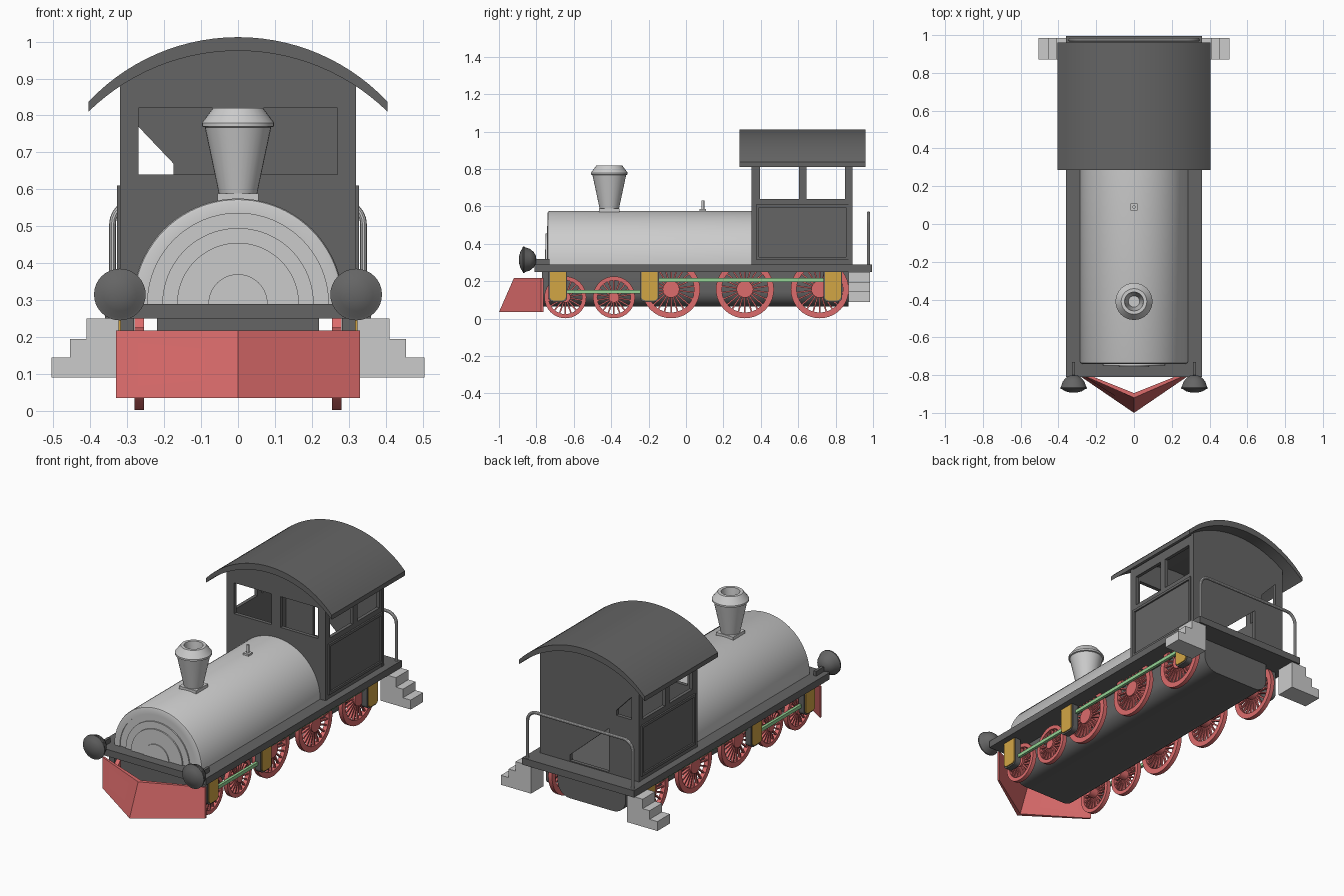
import bpy, bmesh, math
from mathutils import Matrix, Vector

if "Cube" in bpy.data.objects:
    bpy.data.objects.remove(bpy.data.objects["Cube"])

def mat(name, r, g, b):
    m = bpy.data.materials.new(name)
    m.diffuse_color = (r, g, b, 1)
    m.use_nodes = True
    m.node_tree.nodes["Principled BSDF"].inputs["Base Color"].default_value = m.diffuse_color
    return m

DARK = mat("dark_grey", 0.13, 0.13, 0.13)
RED = mat("red", 0.72, 0.15, 0.15)
YELLOW = mat("yellow", 0.65, 0.38, 0.06)
GREEN = mat("green", 0.3, 0.65, 0.3)

def finish(name, bm, material=None, mirror=False):
    bmesh.ops.recalc_face_normals(bm, faces=bm.faces)
    me = bpy.data.meshes.new(name)
    bm.to_mesh(me)
    bm.free()
    ob = bpy.data.objects.new(name, me)
    bpy.context.collection.objects.link(ob)
    if material:
        me.materials.append(material)
    if mirror:
        ob.modifiers.new("mirror", 'MIRROR')
    return ob

def place(axis, a, b, t):
    return Vector({'x': (t, a, b), 'y': (a, t, b), 'z': (a, b, t)}[axis])

def prism(name, axis, lo, hi, outline, holes=(), material=None, mirror=False):
    """Extrude a 2D outline with holes along an axis."""
    bm = bmesh.new()
    edges = []
    for loop in [outline, *holes]:
        vs = [bm.verts.new(place(axis, a, b, lo)) for a, b in loop]
        edges += [bm.edges.new((vs[i - 1], vs[i])) for i in range(len(vs))]
    if holes:
        bmesh.ops.triangle_fill(bm, edges=edges, use_beauty=True)
    else:
        bm.faces.new(vs)
    ext = bmesh.ops.extrude_face_region(bm, geom=bm.faces[:])
    moved = [g for g in ext['geom'] if isinstance(g, bmesh.types.BMVert)]
    bmesh.ops.translate(bm, verts=moved, vec=place(axis, 0, 0, hi - lo))
    return finish(name, bm, material, mirror)

def rect(a0, a1, b0, b1):
    return [(a0, b0), (a1, b0), (a1, b1), (a0, b1)]

def box(name, x0, x1, y0, y1, z0, z1, material=None, mirror=False):
    return prism(name, 'z', z0, z1, rect(x0, x1, y0, y1), (), material, mirror)

def lathe(bm, axis, c, profile, n=32, sweep=2 * math.pi):
    """Spin (radius, position) points round an axis through c."""
    rings = []
    for i in range(n + 1):
        a = sweep * i / n
        rings.append([bm.verts.new(place(axis, c[0] + r * math.cos(a), c[1] + r * math.sin(a), t))
                      for r, t in profile])
    for p, q in zip(rings, rings[1:]):
        for j in range(len(profile) - 1):
            bm.faces.new((p[j], q[j], q[j + 1], p[j + 1]))
    bmesh.ops.remove_doubles(bm, verts=bm.verts, dist=1e-5)
    bmesh.ops.dissolve_degenerate(bm, edges=bm.edges, dist=1e-5)

def turned(name, axis, c, profile, material=None, mirror=False, **kw):
    bm = bmesh.new()
    lathe(bm, axis, c, profile, **kw)
    return finish(name, bm, material, mirror)

def tube(name, pts, r, material=None):
    cu = bpy.data.curves.new(name, 'CURVE')
    cu.dimensions, cu.bevel_depth, cu.bevel_resolution, cu.use_fill_caps = '3D', r, 3, True
    sp = cu.splines.new('POLY')
    sp.points.add(len(pts) - 1)
    for p, co in zip(sp.points, pts):
        p.co = (*co, 1)
    ob = bpy.data.objects.new(name, cu)
    bpy.context.collection.objects.link(ob)
    bpy.ops.object.select_all(action='DESELECT')
    ob.select_set(True)
    bpy.context.view_layer.objects.active = ob
    bpy.ops.object.convert(target='MESH')

def corner(cx, cz, r, a0, a1, n=6):
    return [(cx + r * math.cos(math.radians(a0 + (a1 - a0) * i / n)),
             cz + r * math.sin(math.radians(a0 + (a1 - a0) * i / n))) for i in range(n + 1)]

# running board and round-bottomed chassis
box("running_board", -.36, .36, -.81, .995, .25, .29, DARK)
prism("chassis", 'y', -.77, .87,
      [(.22, .25), (-.22, .25)] + corner(-.14, .145, .08, 180, 270) + corner(.14, .145, .08, 270, 360),
      (), DARK)

# boiler with stepped front
turned("boiler", 'y', (0, .29),
       [(0, -.755), (.08, -.755), (.08, -.75), (.165, -.75), (.165, -.742), (.205, -.742), (.205, -.735),
        (.245, -.735), (.245, -.74), (.275, -.74), (.282, -.737), (.285, -.73), (.285, .36)],
       n=40, sweep=math.pi)

# chimney and whistle
box("chimney_base", -.055, .055, -.465, -.355, .56, .588)
turned("chimney", 'z', (0, -.41),
       [(.05, .58), (.09, .768), (.098, .77), (.098, .78), (.068, .82), (.05, .82), (.045, .78), (.03, .6), (0, .6)])
box("whistle_base", -.018, .018, .072, .108, .565, .585)
turned("whistle", 'z', (0, .09), [(0, .58), (.008, .58), (.008, .632), (0, .632)], n=12)

# cab walls
def roof_under(x):
    return .395 + math.sqrt(.58 ** 2 - x * x)

gable = [(-.32, .29), (.32, .29)] + [(x, roof_under(x) + .008) for x in [.32 - .04 * i for i in range(17)]]
prism("cab_front_wall", 'y', .35, .372, gable,
      [rect(-.27, -.03, .64, .82), rect(.03, .27, .64, .82)], DARK)
prism("cab_back_wall", 'y', .868, .89, gable,
      [[(-.27, .64), (-.175, .64), (-.175, .67), (-.27, .77)],
       [(-.125, .295), (.125, .295), (.125, .33), (-.125, .55)]], DARK)
prism("cab_side_wall", 'x', .298, .318, rect(.352, .888, .29, .875),
      [rect(.395, .605, .64, .82), rect(.645, .85, .64, .82)], DARK, True)
prism("cab_side_panel_frame", 'x', .316, .327, rect(.375, .87, .315, .61),
      [rect(.39, .855, .33, .595)], DARK, True)

# curved roof
def arc(R, c, n=28):
    h = math.degrees(math.asin(.405 / R))
    return corner(0, c, R, 90 - h, 90 + h, n)

prism("cab_roof", 'y', .285, .96, arc(.556, .456) + arc(.58, .395)[::-1], (), DARK)

# headlamps on brackets
turned("headlamp", 'y', (.32, .315),
       [(0, -.80), (.02, -.802), (.042, -.815), (.058, -.835), (.066, -.86), (.07, -.865), (.07, -.872),
        (.062, -.874), (.045, -.885), (.02, -.892), (0, -.893)], DARK, True)
box("headlamp_bracket", .312, .328, -.81, -.73, .285, .318, DARK, True)

# V-shaped plough made of two slanted plates
bm = bmesh.new()
def section(x, ybot, ytop, d):
    return [bm.verts.new(p) for p in ((x, ybot, .035), (x, ytop, .217), (x, ytop + d, .217), (x, ybot + d, .035))]
cols = [section(-.33, -.775, -.775, .012), section(0, -1, -.92, .025), section(.33, -.775, -.775, .012)]
for p, q in zip(cols, cols[1:]):
    for i in range(4):
        bm.faces.new((p[i - 1], p[i], q[i], q[i - 1]))
bm.faces.new(cols[0])
bm.faces.new(cols[2])
finish("plough", bm, RED)

# spoked wheels
def wheel(name, y, r, hub, spokes):
    bm = bmesh.new()
    z, rim = r + .002, r * .8
    lathe(bm, 'x', (y, z), [(rim, .255), (r, .255), (r, .28), (rim, .28), (rim, .255)], n=40)
    lathe(bm, 'x', (y, z), [(0, .21), (hub, .21), (hub, .284), (0, .284)], n=20)
    length = rim - hub + .01
    for i in range(spokes):
        m = (Matrix.Translation((.267, y, z)) @ Matrix.Rotation(2 * math.pi * i / spokes, 4, 'X')
             @ Matrix.Translation((0, 0, (rim + hub) / 2)) @ Matrix.Diagonal((.014, .008, length, 1)))
        bmesh.ops.create_cube(bm, size=1, matrix=m)
    finish(name, bm, RED, True)

for i, y in enumerate((-.08, .315, .715)):
    wheel(f"driving_wheel_{i + 1}", y, .155, .045, 22)
for i, y in enumerate((-.645, -.385)):
    wheel(f"leading_wheel_{i + 1}", y, .112, .028, 18)

# axle boxes with yellow covers, and coupling rods
def shield(y, w, z0, r):
    return [(y + w, .25), (y - w, .25)] + corner(y - w + r, z0 + r, r, 180, 270) + corner(y + w - r, z0 + r, r, 270, 360)

for i, y in enumerate((-.685, -.195, .785)):
    prism(f"axle_box_{i + 1}", 'x', .282, .318, shield(y, .05, .09, .025), (), DARK, True)
    prism(f"axle_box_cover_{i + 1}", 'x', .316, .324, shield(y, .043, .098, .02), (), YELLOW, True)
box("front_coupling_rod", .284, .3, -.65, -.23, .134, .154, GREEN, True)
box("rear_coupling_rod", .284, .3, -.16, .75, .197, .217, GREEN, True)

# rear steps and hand rail
prism("rear_steps", 'y', .87, .985,
      [(.31, .09), (.505, .09), (.505, .145), (.455, .145), (.455, .195), (.41, .195), (.41, .25), (.31, .25)],
      (), None, True)
path = [(.34, .285)] + corner(.28, .505, .06, 0, 90) + corner(-.28, .505, .06, 90, 180) + [(-.34, .285)]
tube("rear_hand_rail", [(x, .975, z) for x, z in path], .009)

# smooth round parts while keeping edges sharp
bpy.ops.object.select_all(action='SELECT')
bpy.context.view_layer.objects.active = bpy.context.selected_objects[0]
bpy.ops.object.shade_smooth_by_angle(angle=math.radians(32))
